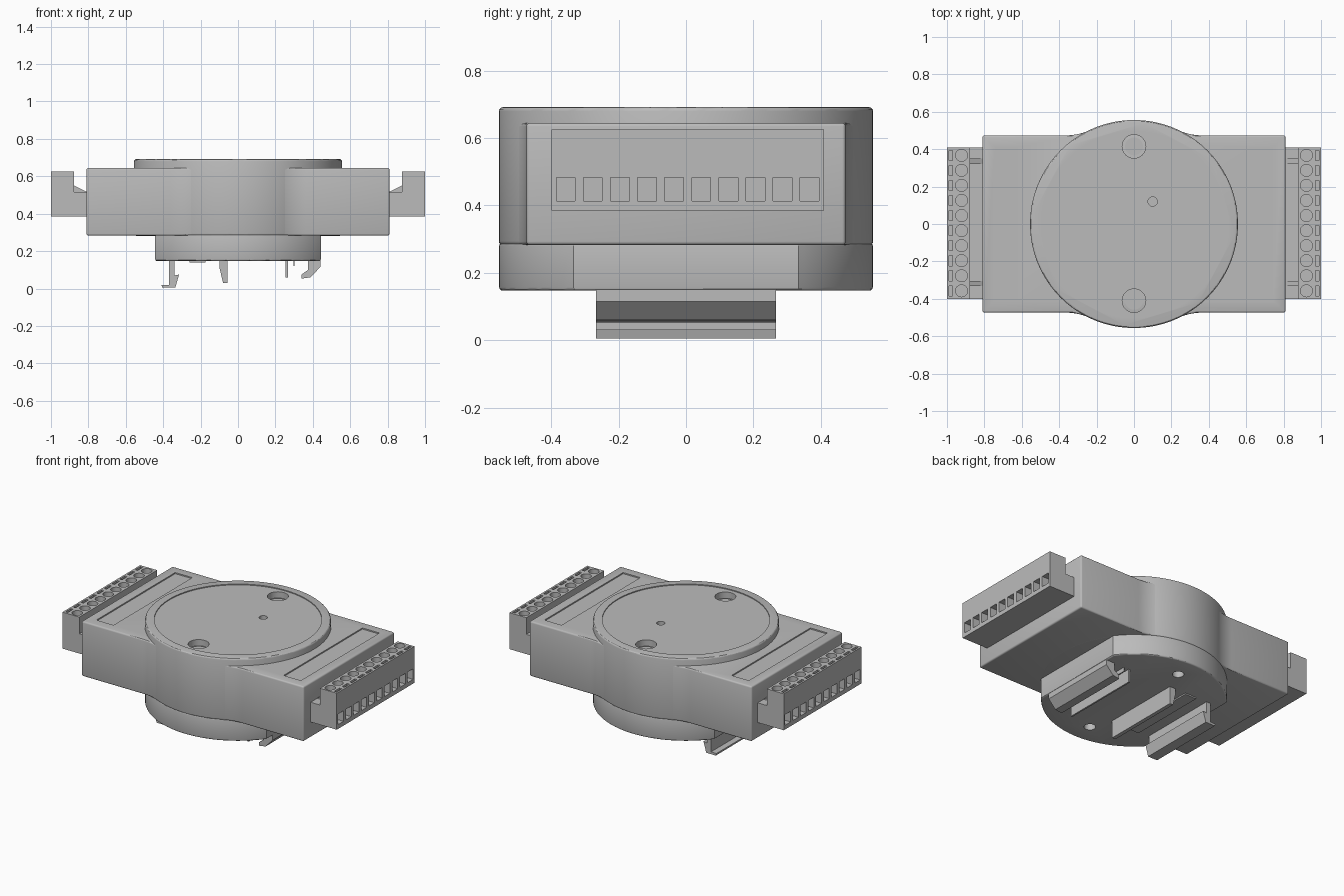
import bpy, bmesh
from math import sin, cos, pi, sqrt, atan2
from mathutils import Matrix, Vector

old = bpy.data.objects.get("Cube")
if old:
    bpy.data.objects.remove(old)

grey = bpy.data.materials.new("housing grey")
grey.use_nodes = True
tone = (0.5, 0.5, 0.5, 1)
grey.diffuse_color = tone
grey.node_tree.nodes["Principled BSDF"].inputs["Base Color"].default_value = tone


def add_box(bm, x, y, z):
    """Box from three (low, high) ranges."""
    mid = Vector([(a + b) / 2 for a, b in (x, y, z)])
    size = [b - a for a, b in (x, y, z)]
    bmesh.ops.create_cube(bm, size=1, matrix=Matrix.Translation(mid) @ Matrix.Diagonal((*size, 1)))


def add_disc(bm, x, y, r, z, sides=32):
    bmesh.ops.create_cone(bm, cap_ends=True, segments=sides, radius1=r, radius2=r, depth=z[1] - z[0],
                          matrix=Matrix.Translation((x, y, (z[0] + z[1]) / 2)))


def add_prism(bm, points, low, high, axis):
    """Extrude an outline: along z from (x, y), or along y from (x, z)."""
    place = (lambda a, b: (a, b, low)) if axis == "z" else (lambda a, b: (a, low, b))
    face = bm.faces.new([bm.verts.new(place(a, b)) for a, b in points])
    moved = bmesh.ops.extrude_face_region(bm, geom=[face])["geom"]
    step = Vector((0, 0, high - low)) if axis == "z" else Vector((0, high - low, 0))
    bmesh.ops.translate(bm, vec=step, verts=[v for v in moved if isinstance(v, bmesh.types.BMVert)])
    bmesh.ops.recalc_face_normals(bm, faces=bm.faces)


def finish(name, bm, bevel=0, cutter=None, mirror=False):
    """Make an object, round its edges, cut its recesses and mirror it."""
    mesh = bpy.data.meshes.new(name)
    bm.to_mesh(mesh)
    bm.free()
    mesh.materials.append(grey)
    obj = bpy.data.objects.new(name, mesh)
    bpy.context.collection.objects.link(obj)
    if bevel:
        mod = obj.modifiers.new("Round", "BEVEL")
        mod.width, mod.segments, mod.angle_limit = bevel, 3, 0.7
    if cutter:
        tool = finish(name + "_cutter", cutter)
        tool.hide_render = True
        mod = obj.modifiers.new("Recesses", "BOOLEAN")
        mod.operation, mod.object, mod.solver = "DIFFERENCE", tool, "EXACT"
    if mirror:
        mod = obj.modifiers.new("Mirror", "MIRROR")
        mod.use_mirror_merge = False
        mod.mirror_object = origin
    bpy.ops.object.select_all(action="DESELECT")
    obj.select_set(True)
    bpy.context.view_layer.objects.active = obj
    for mod in list(obj.modifiers):
        bpy.ops.object.modifier_apply(modifier=mod.name)
    if cutter:
        bpy.data.objects.remove(tool)
    bpy.ops.object.shade_smooth_by_angle()
    return obj


origin = None
R, HALF_X, HALF_Y = 0.555, 0.81, 0.474

# Wide housing: rectangle blended into the round centre by fillets
fillet = 0.3
cy = HALF_Y + fillet
cx = sqrt((R + fillet) ** 2 - cy ** 2)
turn = atan2(cx, cy)
quarter = [(R * sin(turn * i / 12), R * cos(turn * i / 12)) for i in range(13)]
quarter += [(cx - fillet * sin(turn * i / 8), cy - fillet * cos(turn * i / 8)) for i in range(7, -1, -1)]
quarter.append((HALF_X, HALF_Y))
right = quarter + [(x, -y) for x, y in reversed(quarter)]
outline = right + [(-x, y) for x, y in reversed(right)][1:-1]
bm, cut = bmesh.new(), bmesh.new()
add_prism(bm, outline, 0.283, 0.645, "z")
for s in (-1, 1):
    add_box(cut, sorted((s * 0.62, s * 0.745)), (-0.41, 0.41), (0.637, 0.7))
finish("housing", bm, 0.01, cut)

# Round cover with a sunken centre, screw wells and indicator hole
bm, cut = bmesh.new(), bmesh.new()
add_disc(bm, 0, 0, R + 0.001, (0.282, 0.692), 128)
add_disc(cut, 0, 0, 0.5, (0.686, 0.75), 128)
holes = bmesh.new()
for y in (-0.41, 0.415):
    add_disc(holes, 0, y, 0.063, (0.63, 0.8))
add_disc(holes, 0.1, 0.12, 0.025, (0.66, 0.8))
cover = finish("round_cover", bm, 0.012, cut)
bm = bmesh.new()
bm.from_mesh(cover.data)
bpy.data.objects.remove(cover)
finish("round_cover", bm, 0, holes)

# Screw heads in the wells
bm = bmesh.new()
for y in (-0.41, 0.415):
    add_disc(bm, 0, y, 0.048, (0.62, 0.65))
finish("screw_heads", bm)

# Lower base: disc with two flat sides
flat = atan2(sqrt(R ** 2 - 0.443 ** 2), 0.443)
arc = [flat + (pi - 2 * flat) * i / 48 for i in range(49)]
base = [(R * cos(a), R * sin(a)) for a in arc]
base += [(-x, -y) for x, y in base]
bm, cut = bmesh.new(), bmesh.new()
add_prism(bm, base, 0.147, 0.29, "z")
for y in (-0.41, 0.41):
    add_disc(cut, 0, y, 0.035, (0.1, 0.2))
finish("base", bm, 0.01, cut)

# Rail clips and ribs under the base
TOP = 0.155
profiles = {
    "left_rail_hook": [(-0.37, TOP), (-0.34, TOP), (-0.34, 0.07), (-0.315, 0.075), (-0.335, 0.005),
                       (-0.405, 0.005), (-0.41, 0.02), (-0.37, 0.02)],
    "middle_rail_rib": [(-0.1, TOP), (-0.055, TOP), (-0.055, 0.03), (-0.08, 0.03), (-0.1, 0.115)],
    "low_rib": [(-0.26, TOP), (-0.175, TOP), (-0.175, 0.138), (-0.26, 0.138)],
    "thin_rib": [(0.255, TOP), (0.266, TOP), (0.266, 0.06), (0.255, 0.06)],
    "short_rib": [(0.297, TOP), (0.303, TOP), (0.303, 0.12), (0.297, 0.12)],
    "right_rail_hook": [(0.375, TOP), (0.44, TOP), (0.44, 0.115), (0.388, 0.06), (0.34, 0.053),
                        (0.34, 0.075), (0.375, 0.1)],
}
for name, points in profiles.items():
    bm = bmesh.new()
    add_prism(bm, points, -0.268, 0.268, "y")
    finish(name, bm)

# Terminal blocks: stepped body with screw holes, test slots and wire openings
origin = bpy.data.objects.new("mirror_centre", None)
bpy.context.collection.objects.link(origin)
origin.hide_render = True
bm, cut = bmesh.new(), bmesh.new()
step = [(0.8, 0.385), (1, 0.385), (1, 0.625), (0.877, 0.625), (0.877, 0.515), (0.8, 0.515)]
add_prism(bm, step, -0.4, 0.41, "y")
for i in range(10):
    y = 0.005 + (i - 4.5) * 0.0805
    add_disc(cut, 0.922, y, 0.032, (0.58, 0.7), 24)
    add_box(cut, (0.971, 0.988), (y - 0.027, y + 0.027), (0.59, 0.7))
    add_box(cut, (0.95, 1.1), (y - 0.028, y + 0.028), (0.413, 0.483))
finish("terminal_blocks", bm, 0, cut, True)

# Sloped ribs joining terminal blocks to the housing
bm = bmesh.new()
for y in (-0.318, 0.335):
    add_prism(bm, [(0.8, 0.5), (0.885, 0.5), (0.885, 0.555), (0.8, 0.512)], y - 0.014, y + 0.014, "y")
finish("terminal_ribs", bm, 0, None, True)
